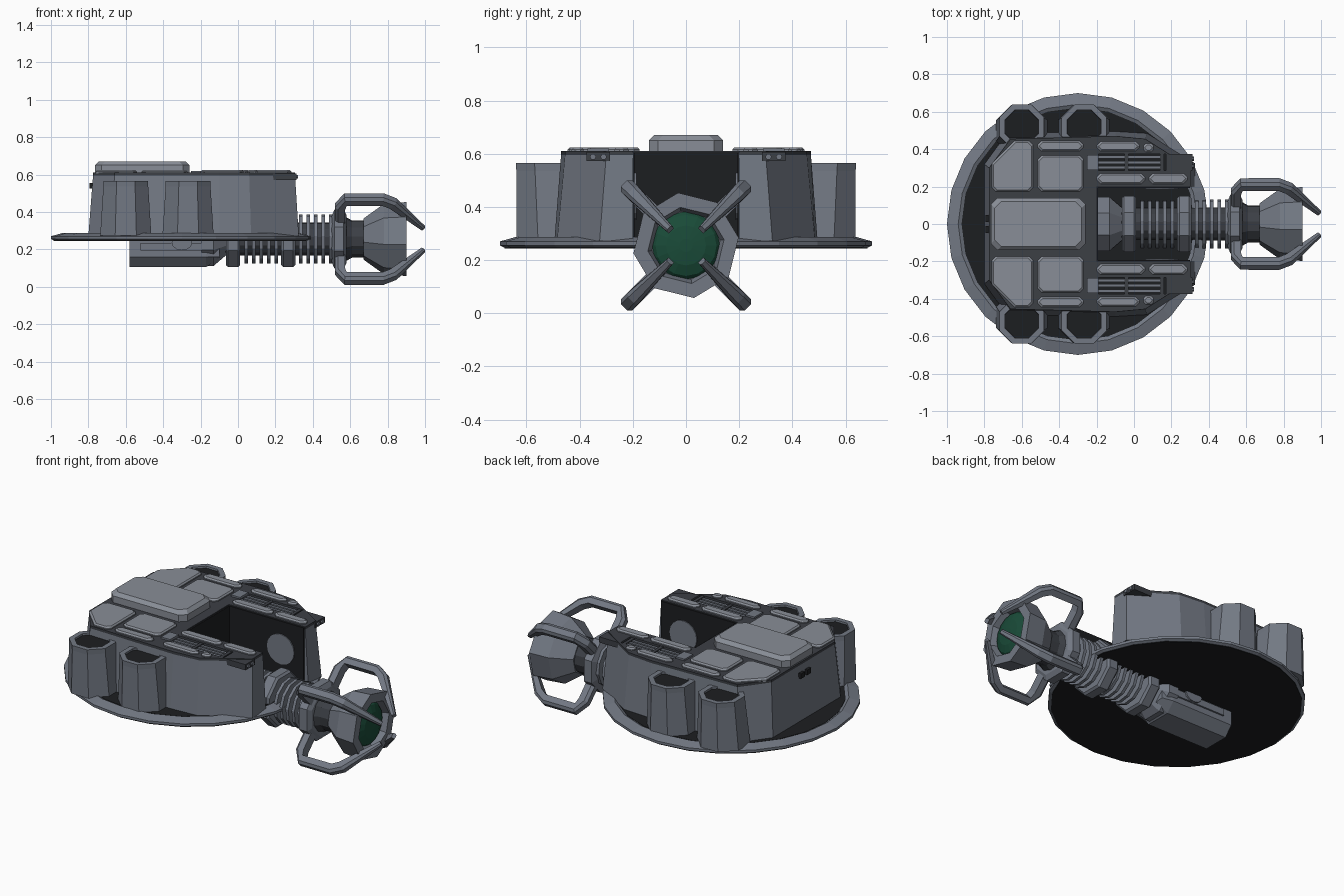
import bpy, bmesh
from math import cos, sin, pi
from mathutils import Vector

if "Cube" in bpy.data.objects:
    bpy.data.objects.remove(bpy.data.objects["Cube"])

AZ = 0.255  # height of the arm axis


def mat(name, col):
    m = bpy.data.materials.new(name)
    m.diffuse_color = (*col, 1)
    m.use_nodes = True
    m.node_tree.nodes["Principled BSDF"].inputs["Base Color"].default_value = m.diffuse_color
    return m


GREY = mat("hull_grey", (0.17, 0.19, 0.23))
LIGHT = mat("panel_grey", (0.25, 0.27, 0.31))
DARK = mat("dark_metal", (0.045, 0.05, 0.06))
BLACK = mat("shadow_black", (0.012, 0.013, 0.015))
GREEN = mat("lens_green", (0.01, 0.07, 0.04))


def loft(name, rings, m=GREY):
    """Bridge equal rings of points and cap both ends."""
    bm = bmesh.new()
    vs = [[bm.verts.new(p) for p in r] for r in rings]
    n = len(rings[0])
    for a, b in zip(vs, vs[1:]):
        for i in range(n):
            j = (i + 1) % n
            bm.faces.new((a[i], a[j], b[j], b[i]))
    bm.faces.new(vs[0])
    bm.faces.new(vs[-1])
    bmesh.ops.recalc_face_normals(bm, faces=bm.faces)
    me = bpy.data.meshes.new(name)
    bm.to_mesh(me)
    bm.free()
    me.materials.append(m)
    ob = bpy.data.objects.new(name, me)
    bpy.context.collection.objects.link(ob)
    return ob


def box(name, x, y, z, m=GREY):
    q = [(x[0], y[0]), (x[1], y[0]), (x[1], y[1]), (x[0], y[1])]
    return loft(name, [[(a, b, h) for a, b in q] for h in z], m)


def ring_z(c, r, z, n, a0=0.0):
    return [(c[0] + r * cos(a0 + 2 * pi * i / n), c[1] + r * sin(a0 + 2 * pi * i / n), z) for i in range(n)]


def turn_x(name, prof, n=8, m=GREY, a0=pi / 8):
    """Turned part along the arm axis; profile of (x, radius)."""
    return loft(name, [[(x, r * cos(a0 + 2 * pi * i / n), AZ + r * sin(a0 + 2 * pi * i / n))
                        for i in range(n)] for x, r in prof], m)


def panel(name, x, y, z, c, m=LIGHT, big=None, s=1, e=0.008):
    """Raised plate with cut corners; big = larger cut at the outer rear corner."""
    def out(d, h):
        x0, x1, y0, y1 = x[0] + d, x[1] - d, y[0] + d, y[1] - d
        b = big or c
        p = [(x0 + c, y0), (x1 - c, y0), (x1, y0 + c), (x1, y1 - c),
             (x1 - c, y1), (x0 + b, y1), (x0, y1 - b), (x0, y0 + c)]
        return [(a, s * q, h) for a, q in p]
    return loft(name, [out(0, z[0]), out(0, z[1] - e), out(e, z[1])], m)


# base disk with raised rim
loft("base_disk", [ring_z((-0.3, 0), r, z, 24) for r, z in
     [(0.685, 0.247), (0.7, 0.255), (0.7, 0.27), (0.64, 0.287), (0.62, 0.276)]])
loft("disk_floor", [ring_z((-0.3, 0), 0.622, z, 24) for z in (0.27, 0.279)], BLACK)
loft("disk_underside", [ring_z((-0.3, 0), 0.683, z, 24) for z in (0.244, 0.25)], BLACK)

# U-shaped hull, open towards the arm
half_top = [(-0.2, 0.2), (0.305, 0.2), (0.305, 0.3), (0.06, 0.455), (-0.1, 0.47), (-0.66, 0.455), (-0.775, 0.3)]
half_low = [(-0.2, 0.2), (0.325, 0.2), (0.325, 0.325), (0.07, 0.485), (-0.1, 0.495), (-0.68, 0.485), (-0.8, 0.32)]


def outline(h, z):
    return [(x, y, z) for x, y in h] + [(x, -y, z) for x, y in reversed(h)]


hull = loft("hull", [outline(half_low, 0.272), outline(half_top, 0.595)])
deck = loft("deck", [outline(half_top, 0.594), outline(half_top, 0.61)], DARK)
box("notch_back_liner", (-0.2, -0.192), (-0.2, 0.2), (0.275, 0.605), BLACK)
panel("centre_hatch", (-0.765, -0.26), (-0.14, 0.14), (0.6, 0.67), 0.035, e=0.02)
for y in (-0.03, 0.03):
    box("rear_vent", (-0.795, -0.775), (y - 0.018, y + 0.018), (0.525, 0.555), BLACK)

for s, side in ((1, "left"), (-1, "right")):
    def sy(a, b):
        return sorted((s * a, s * b))

    # recessed grille slot with rods
    cut = box(side + "_slot_cutter", (-0.19, 0.17), sy(0.285, 0.375), (0.565, 0.7))
    cut.hide_render = True
    cut.display_type = 'WIRE'
    for ob in (hull, deck):
        b = ob.modifiers.new("slot", 'BOOLEAN')
        b.operation = 'DIFFERENCE'
        b.solver = 'EXACT'
        b.object = cut
    box(side + "_slot_floor", (-0.19, 0.17), sy(0.285, 0.375), (0.56, 0.568), BLACK)
    for y in (0.302, 0.33, 0.358):
        box(side + "_grille_rod", (-0.19, 0.15), sy(y - 0.008, y + 0.008), (0.58, 0.603))
    for x in (-0.04, 0.15):
        box(side + "_grille_bar", (x - 0.01, x + 0.01), sy(0.285, 0.375), (0.567, 0.608), DARK)
    box(side + "_grille_block", (-0.25, -0.19), sy(0.29, 0.37), (0.6, 0.62))

    # deck plates
    z = (0.605, 0.624)
    panel(side + "_corner_plate", (-0.76, -0.54), (0.175, 0.445), z, 0.02, big=0.12, s=s)
    panel(side + "_inner_plate", (-0.515, -0.27), (0.175, 0.365), z, 0.02, s=s)
    panel(side + "_outer_strip", (-0.515, -0.27), (0.39, 0.445), z, 0.02, s=s)
    panel(side + "_outer_strip_2", (-0.2, 0.03), (0.39, 0.44), z, 0.02, s=s)
    panel(side + "_tip_strip", (0.05, 0.105), (0.385, 0.43), z, 0.012, s=s)
    panel(side + "_edge_strip", (-0.2, 0.06), (0.215, 0.27), z, 0.02, s=s)
    panel(side + "_edge_strip_2", (0.08, 0.285), (0.215, 0.27), z, 0.02, s=s)

    # bolted front bracket
    box(side + "_bracket", (0.17, 0.312), sy(0.285, 0.375), (0.572, 0.606), DARK)
    for y in (0.31, 0.35):
        loft(side + "_bolt", [[(x, s * y + 0.012 * cos(i * pi / 3), 0.588 + 0.012 * sin(i * pi / 3))
                               for i in range(6)] for x in (0.305, 0.32)])

    # notch wall liner and round boss
    box(side + "_wall_liner", (-0.2, 0.3), sy(0.193, 0.201), (0.275, 0.605), BLACK)
    loft(side + "_wall_boss", [[(0.15 + 0.09 * cos(i * pi / 8), s * y, 0.44 + 0.09 * sin(i * pi / 8))
                                for i in range(16)] for y in (0.2, 0.187)])

    # hollow octagonal pods
    for x in (-0.6, -0.267):
        prof = [(0.148, 0.275, 0.5), (0.13, 0.535, 0.518), (0.13, 0.565, 0.52),
                (0.098, 0.565, 0.52), (0.088, 0.49, 0.52)]
        loft(side + "_pod", [ring_z((x, s * y), r, h, 8, pi / 8) for r, h, y in prof])
        loft(side + "_pod_lining", [ring_z((x, s * 0.52), r, h, 8, pi / 8) for r, h in
             [(0.096, 0.555), (0.085, 0.492), (0.07, 0.495)]], BLACK)
        loft(side + "_pod_lens", [ring_z((x, s * 0.52), r, h, 12) for r, h in
             [(0.06, 0.49), (0.045, 0.512), (0.015, 0.52)]], GREEN)

    # keel side rail with round cap
    box(side + "_keel_rail", (-0.52, -0.14), sy(0.12, 0.14), (0.195, 0.235))
    loft(side + "_keel_cap", [[(-0.3 + 0.055 * cos(i * pi / 6), s * y, 0.235 + 0.04 * sin(i * pi / 6))
                               for i in range(12)] for y in (0.12, 0.15)])

# keel box under the disk
keel = [(-0.13, 0.25), (-0.13, 0.16), (-0.08, 0.105), (0.08, 0.105), (0.13, 0.16), (0.13, 0.25)]
loft("keel_box", [[(x, y * k, max(z, lo)) for y, z in keel]
                  for x, lo, k in ((-0.58, 0.105, 1), (-0.17, 0.105, 1), (-0.1, 0.155, 0.9))])

# arm: socket, core, collars and bellows fins
turn_x("arm_socket", [(-0.195, 0.155), (-0.13, 0.155), (-0.06, 0.09)])
turn_x("arm_core", [(-0.1, 0.09), (0.62, 0.09)], 12, DARK)
for x in (-0.065, 0.23):
    turn_x("arm_collar", [(x, 0.15), (x + 0.012, 0.162), (x + 0.065, 0.162), (x + 0.077, 0.15)])
for i in range(5):
    for x in (0.045, 0.335):
        turn_x("bellows_fin", [(x + 0.04 * i - 0.009, 0.132), (x + 0.04 * i + 0.009, 0.132)], 12)

# claw head with lens
turn_x("claw_collar", [(0.5, 0.13), (0.515, 0.17), (0.565, 0.17), (0.58, 0.14)])
turn_x("claw_neck", [(0.575, 0.12), (0.61, 0.1), (0.68, 0.1)], 12, DARK)
turn_x("claw_head", [(0.67, 0.11), (0.69, 0.125), (0.78, 0.19), (0.9, 0.2), (0.9, 0.145), (0.86, 0.13)],
       8, GREY, pi / 2 + 0.15)
turn_x("claw_lens", [(0.855, 0.132), (0.875, 0.115), (0.89, 0.075), (0.895, 0.025)], 16, GREEN)

# four prongs on the diagonals: (x, radius, half width, half thickness)
path = [(0.545, 0.12, 0.03, 0.027), (0.545, 0.25, 0.03, 0.027), (0.575, 0.305, 0.03, 0.025),
        (0.775, 0.305, 0.03, 0.025), (0.83, 0.275, 0.029, 0.025), (0.991, 0.085, 0.014, 0.011)]
for k in range(4):
    a = pi / 4 + k * pi / 2
    rings = []
    for i, (x, r, w, t) in enumerate(path):
        p, q = path[max(i - 1, 0)], path[min(i + 1, len(path) - 1)]
        d = Vector((q[0] - p[0], q[1] - p[1])).normalized()
        ring = []
        for u, v in ((-1, -1), (1, -1), (1, 0.4), (0.55, 1), (-0.55, 1), (-1, 0.4)):
            px, pr, pw = x - d.y * t * v, r + d.x * t * v, w * u
            ring.append((px, pr * cos(a) - pw * sin(a), AZ + pr * sin(a) + pw * cos(a)))
        rings.append(ring)
    loft("claw_prong", rings)
